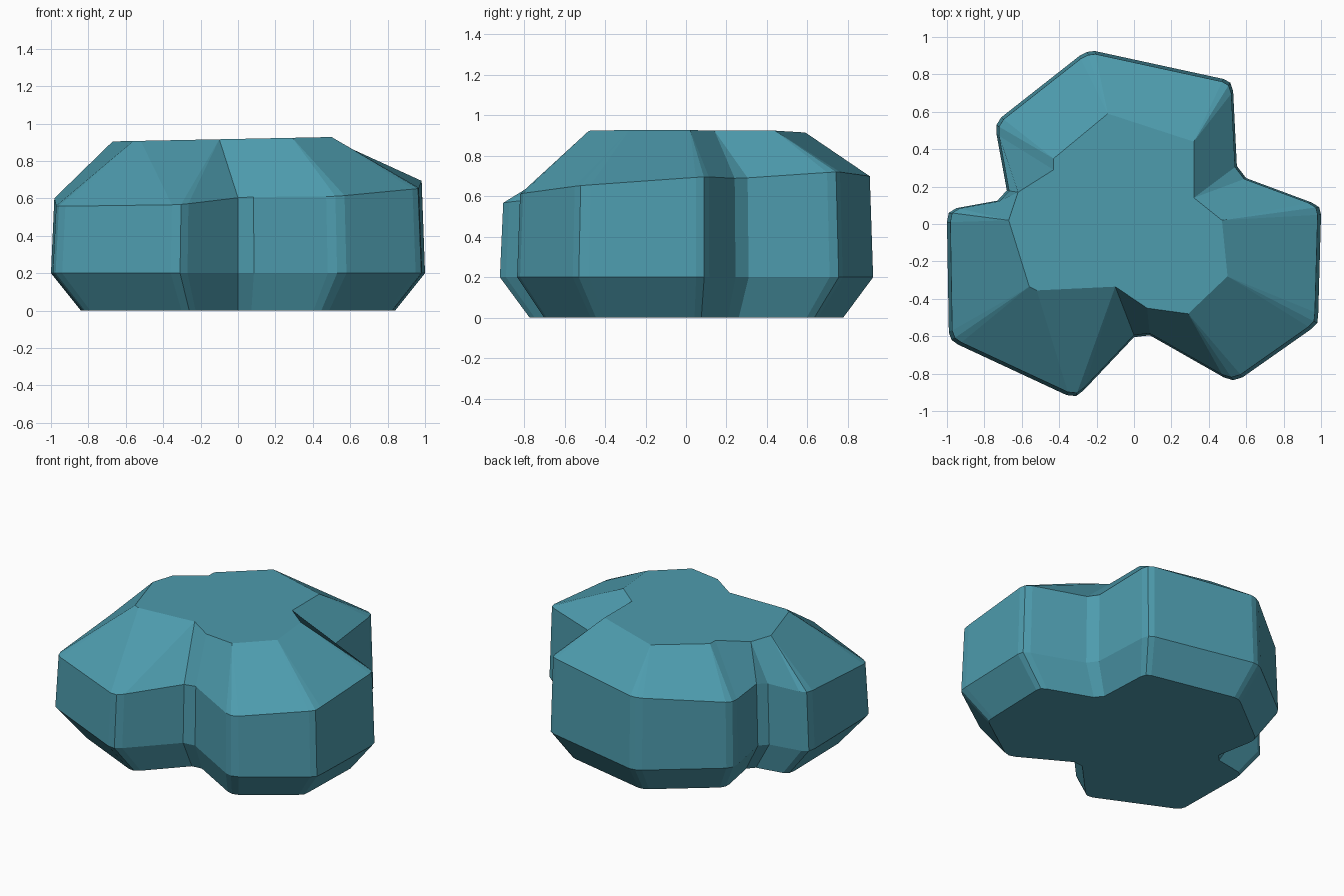
import bpy, bmesh

# Crown outline: corners of the flat top, counter-clockwise from the back
CROWN = [(-0.14, 0.59), (-0.43, 0.35), (-0.43, 0.29), (-0.62, 0.17), (-0.67, 0.02),
         (-0.56, -0.335), (-0.52, -0.355), (-0.10, -0.335), (0.07, -0.45),
         (0.29, -0.48), (0.50, -0.28), (0.47, 0.02), (0.32, 0.14), (0.32, 0.44)]

# Widest outline: x, y and the crown corner each point slopes up to
GIRTH = [(-0.21, 0.925, 0), (-0.25, 0.92, 0), (-0.29, 0.90, 0),
         (-0.71, 0.57, 1), (-0.735, 0.53, 1), (-0.735, 0.48, 2),
         (-0.68, 0.18, 3), (-0.73, 0.125, 3),
         (-0.95, 0.085, 4), (-0.99, 0.06, 4), (-1.0, 0.01, 4),
         (-0.99, -0.58, 5), (-0.975, -0.62, 5), (-0.94, -0.645, 5),
         (-0.36, -0.915, 6), (-0.31, -0.92, 7), (-0.27, -0.89, 7),
         (0.0, -0.605, 7), (0.085, -0.595, 8),
         (0.48, -0.82, 9), (0.53, -0.835, 9), (0.58, -0.82, 9),
         (0.95, -0.56, 10), (0.98, -0.53, 10), (0.985, -0.48, 10),
         (1.0, 0.05, 11), (0.99, 0.09, 11), (0.95, 0.115, 11),
         (0.60, 0.245, 12), (0.55, 0.31, 12),
         (0.53, 0.71, 13), (0.515, 0.755, 13), (0.48, 0.775, 13)]

stone = bpy.data.materials.new("teal stone")
stone.diffuse_color = (0.075, 0.33, 0.42, 1)

bm = bmesh.new()


def ring(points, height):
    return [bm.verts.new((x, y, height(x, y))) for x, y in points]


def scaled(s):
    return [(x * s, y * s) for x, y, _ in GIRTH]


# Foot, widest line, tilted shoulder and tilted flat crown
rings = [ring(scaled(0.84), lambda x, y: 0),
         ring(scaled(1.0), lambda x, y: 0.2),
         ring(scaled(0.982), lambda x, y: 0.645 + 0.046 * x + 0.07 * y),
         ring([CROWN[k] for _, _, k in GIRTH], lambda x, y: 0.918 + 0.02 * x)]
n = len(GIRTH)
for low, high in zip(rings, rings[1:]):
    for i in range(n):
        j = (i + 1) % n
        bm.faces.new((low[i], low[j], high[j], high[i]))
bm.faces.new(rings[0][::-1])

# Merge repeated crown corners, then cap the crown opening
bmesh.ops.remove_doubles(bm, verts=bm.verts, dist=0.0005)
bmesh.ops.holes_fill(bm, edges=[e for e in bm.edges if e.is_boundary], sides=0)
bmesh.ops.recalc_face_normals(bm, faces=bm.faces)

mesh = bpy.data.meshes.new("rock")
bm.to_mesh(mesh)
bm.free()
mesh.materials.append(stone)
bpy.context.collection.objects.link(bpy.data.objects.new("rock", mesh))
